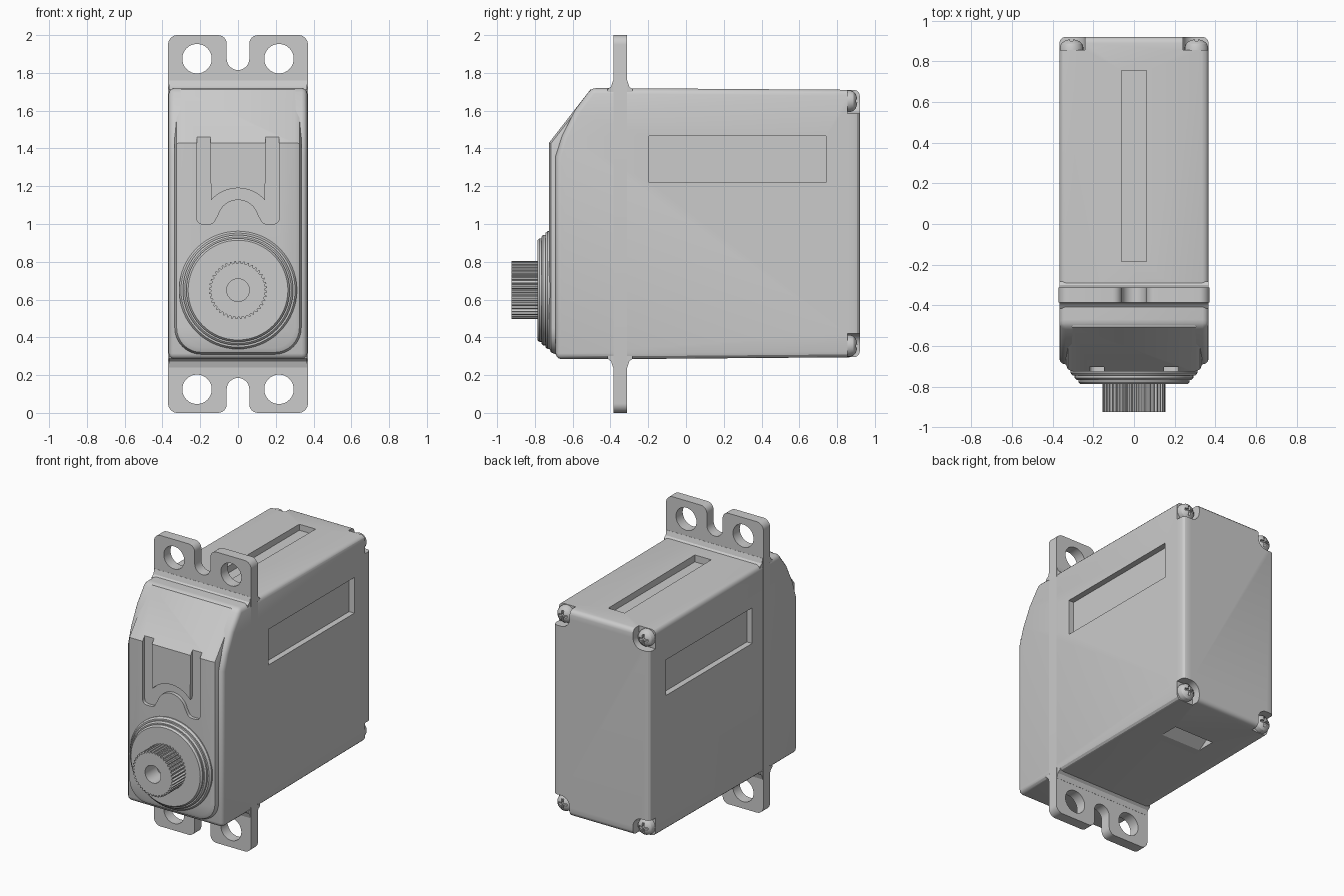
import bpy, bmesh
from math import sin, cos, pi
from mathutils import Vector

cube = bpy.data.objects.get("Cube")
if cube:
    bpy.data.objects.remove(cube, do_unlink=True)

grey = bpy.data.materials.new("plastic grey")
grey.use_nodes = True
grey.diffuse_color = (0.6, 0.6, 0.6, 1)
grey.node_tree.nodes["Principled BSDF"].inputs["Base Color"].default_value = (0.6, 0.6, 0.6, 1)

cutters, parts = [], []


def finish(name, bm, cutter=False):
    bmesh.ops.recalc_face_normals(bm, faces=bm.faces)
    mesh = bpy.data.meshes.new(name)
    bm.to_mesh(mesh)
    bm.free()
    mesh.materials.append(grey)
    ob = bpy.data.objects.new(name, mesh)
    bpy.context.collection.objects.link(ob)
    ob.hide_render = cutter
    (cutters if cutter else parts).append(ob)
    return ob


def prism(name, pts, axis, lo, hi, cutter=False, slices=()):
    """Extrude a closed outline along an axis, then trim it by planes."""
    place = {"x": lambda p, d: (d, p[0], p[1]),
             "y": lambda p, d: (p[0], d, p[1]),
             "z": lambda p, d: (p[0], p[1], d)}[axis]
    bm = bmesh.new()
    a = [bm.verts.new(place(p, lo)) for p in pts]
    b = [bm.verts.new(place(p, hi)) for p in pts]
    bm.faces.new(a)
    bm.faces.new(b[::-1])
    for i in range(len(pts)):
        j = (i + 1) % len(pts)
        bm.faces.new((a[i], b[i], b[j], a[j]))
    bmesh.ops.recalc_face_normals(bm, faces=bm.faces)
    for co, no in slices:
        bmesh.ops.bisect_plane(bm, geom=bm.verts[:] + bm.edges[:] + bm.faces[:],
                               plane_co=co, plane_no=no, clear_outer=True)
        bmesh.ops.holes_fill(bm, edges=[e for e in bm.edges if e.is_boundary])
    return finish(name, bm, cutter)


def arc(cx, cz, r, start, end, n=8):
    return [(cx + r * cos(pi * (start + (end - start) * i / n) / 180),
             cz + r * sin(pi * (start + (end - start) * i / n) / 180)) for i in range(n + 1)]


def disc(cx, cz, r, n=32):
    return arc(cx, cz, r, 0, 360, n)[:-1]


def rect(a0, a1, b0, b1):
    return [(a0, b0), (a1, b0), (a1, b1), (a0, b1)]


def lathe(name, profile, x, z, steps=48):
    """Turn a (radius, y) profile about an axis running front to back."""
    bm = bmesh.new()
    vs = [bm.verts.new((x + r, y, z)) for r, y in profile]
    es = [bm.edges.new(pair) for pair in zip(vs, vs[1:])]
    bmesh.ops.spin(bm, geom=vs + es, cent=(x, 0, z), axis=(0, 1, 0),
                   angle=2 * pi, steps=steps)
    bmesh.ops.remove_doubles(bm, verts=bm.verts, dist=0.0002)
    return finish(name, bm)


def bevel(ob, width, segments, limit=50):
    m = ob.modifiers.new("bevel", "BEVEL")
    m.width, m.segments = width, segments
    m.limit_method, m.angle_limit = "ANGLE", limit * pi / 180


def cut(ob, tool):
    m = ob.modifiers.new("cut", "BOOLEAN")
    m.operation, m.solver, m.object = "DIFFERENCE", "EXACT", tool


# Main case: side profile with a sloped upper front
case = prism("case", [(-0.69, 0.285), (-0.69, 1.36), (-0.655, 1.47), (-0.59, 1.6),
                      (-0.5, 1.72), (0.92, 1.71), (0.92, 0.295), (-0.3, 0.285)],
             "x", -0.367, 0.367)
bevel(case, 0.03, 3)

# Label recesses on both sides and the top, sloped cable exit underneath
for s in (-1, 1):
    cut(case, prism("side_recess_cutter", rect(-0.195, 0.74, 1.22, 1.465), "x",
                    s * 0.327, s * 0.5, True))
cut(case, prism("top_recess_cutter", rect(-0.062, 0.062, -0.185, 0.755), "z", 1.67, 1.85, True))
cut(case, prism("cable_exit_cutter", [(0.42, 0.27), (0.58, 0.37), (0.58, 0.2), (0.42, 0.2)],
                "x", -0.15, 0.15, True))

# Corner notches and cross-head screws at the back
for sx in (-1, 1):
    for z, sz in ((0.355, -1), (1.65, 1)):
        cx = sx * 0.307
        # Rounded on the inner corner, open towards the outer corner
        notch = [(cx + sx * u, z + sz * v) for u, v in
                 arc(0, 0, 0.066, 180, 270) + [(0.2, -0.066), (0.2, 0.2), (-0.066, 0.2)]]
        cut(case, prism("notch_cutter", notch, "y", 0.855, 1.0, True))
        screw = lathe("case_screw", [(0, 0.84), (0.058, 0.84), (0.058, 0.868), (0.052, 0.886),
                                     (0.036, 0.9), (0.018, 0.906), (0, 0.908)], cx, z, 24)
        for w, h in ((0.034, 0.008), (0.008, 0.034)):
            cut(screw, prism("screw_slot_cutter", rect(cx - w, cx + w, z - h, z + h),
                             "y", 0.887, 1.0, True))

# Raised front panel, rounded below and sliced to the slope
panel = prism("front_panel", [(-0.335, 1.712)] + arc(-0.195, 0.45, 0.14, 180, 270)
              + arc(0.195, 0.45, 0.14, 270, 360) + [(0.335, 1.712)],
              "y", -0.725, -0.4, slices=[((0, -0.725, 1.43), Vector((0, -0.29, 0.225)))])
bevel(panel, 0.035, 2, 60)

# U-shaped groove in the front panel
half = ([(-0.148, 1.6), (-0.218, 1.6)] + arc(-0.188, 1.03, 0.03, 180, 270, 4)
        + arc(-0.15, 1.03, 0.03, 270, 345, 3))
outer = half + arc(0, 1.02, 0.11, 165, 90, 6)
inner = arc(0, 1.0, 0.19, 90, 139, 6)
lower = outer + [(-x, z) for x, z in outer[::-1][1:]]
upper = [(-x, z) for x, z in inner[::-1]] + inner[1:]
cut(panel, prism("groove_cutter", lower + upper, "y", -0.9, -0.702, True))

# Mounting plate running through the case, with ears above and below
plate = prism("mounting_plate", arc(0.32, 1.95, 0.05, 0, 90) + arc(-0.32, 1.95, 0.05, 90, 180)
              + arc(-0.32, 0.05, 0.05, 180, 270) + arc(0.32, 0.05, 0.05, 270, 360),
              "y", -0.385, -0.312)
for up in (False, True):
    def flip(pts):
        return [(x, 2 - z) for x, z in pts] if up else pts
    for s in (-1, 1):
        cut(plate, prism("ear_hole_cutter", flip(disc(s * 0.217, 0.125, 0.078)),
                         "y", -0.6, 0, True))
    # Open slot with a round end and a rounded mouth
    slot = (arc(0, 0.125, 0.06, 0, 180, 12) + arc(-0.105, 0.045, 0.045, 0, -90, 6)
            + [(-0.105, -0.1), (0.105, -0.1)] + arc(0.105, 0.045, 0.045, 270, 180, 6))
    cut(plate, prism("ear_slot_cutter", flip(slot), "y", -0.6, 0, True))
    # Fillet where the ear meets the case
    prism("ear_fillet", flip([(-0.415, 0.3), (-0.415, 0.287), (-0.396, 0.272), (-0.386, 0.24),
                              (-0.311, 0.24), (-0.301, 0.272), (-0.282, 0.287), (-0.282, 0.3)]),
          "x", -0.366, 0.366)

# Stepped bearing collar
lathe("output_collar", [(0, -0.66), (0.312, -0.66), (0.312, -0.732), (0.302, -0.745),
                        (0.292, -0.745), (0.292, -0.757), (0.282, -0.766), (0.274, -0.766),
                        (0.274, -0.776), (0.264, -0.787), (0, -0.787)], 0, 0.65, 64)

# Toothed output shaft with a centre bore
teeth = 40
ring = []
for i in range(teeth):
    for off, r in ((0, 0.142), (0.3, 0.142), (0.5, 0.154), (0.8, 0.154)):
        a = 2 * pi * (i + off) / teeth
        ring.append((r * cos(a), 0.65 + r * sin(a)))
shaft = prism("output_shaft", ring, "y", -0.925, -0.75)
cut(shaft, prism("bore_cutter", disc(0, 0.65, 0.06), "y", -1.0, -0.8, True))

# Bake the modifiers, drop the cutters, shade smooth between sharp edges
bpy.context.view_layer.update()
graph = bpy.context.evaluated_depsgraph_get()
baked = [bpy.data.meshes.new_from_object(ob.evaluated_get(graph)) for ob in parts]
for ob, mesh in zip(parts, baked):
    ob.modifiers.clear()
    ob.data = mesh
for ob in cutters:
    bpy.data.objects.remove(ob, do_unlink=True)
bpy.ops.object.select_all(action="DESELECT")
for ob in parts:
    ob.select_set(True)
bpy.context.view_layer.objects.active = case
bpy.ops.object.shade_smooth_by_angle(angle=pi / 6)
